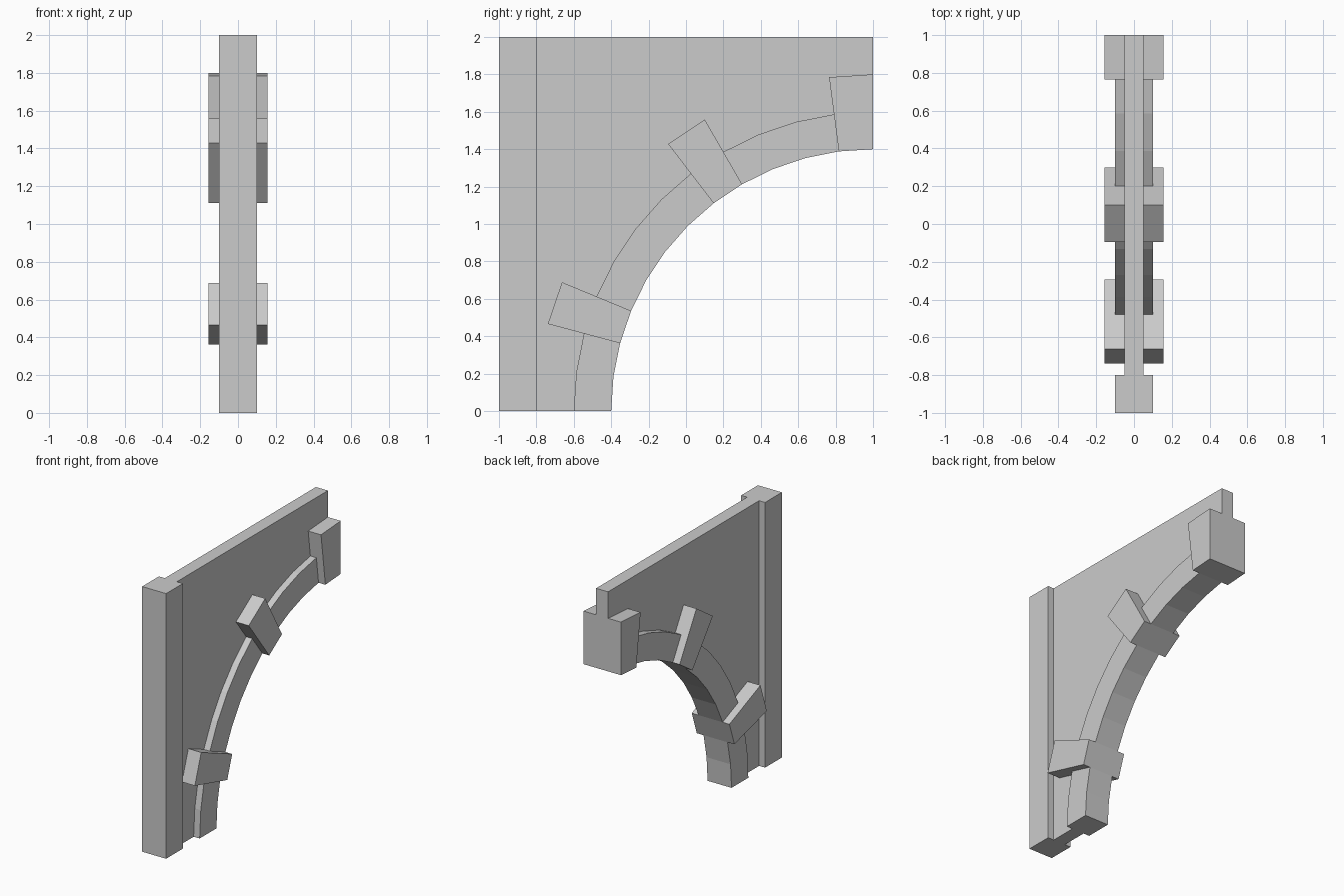
import bpy, bmesh
from math import sin, cos, radians

if "Cube" in bpy.data.objects:
    bpy.data.objects.remove(bpy.data.objects["Cube"])

STEP = 7.5                      # arch facet angle in degrees (12 per quarter)
R_IN, R_RIB, R_BLOCK = 1.4, 1.6, 1.8
BLOCKS = (2, 7, 11)             # facets that carry a raised block


def polar(r, i):
    """Point (y, z) on the arch, which is centred on y=1, z=0."""
    a = radians(i * STEP)
    return (1 - r * cos(a), r * sin(a))


def extrude_profile(name, pts, half):
    """Extrude a (y, z) outline symmetrically along x."""
    bm = bmesh.new()
    face = bm.faces.new([bm.verts.new((-half, y, z)) for y, z in pts])
    ext = bmesh.ops.extrude_face_region(bm, geom=[face], use_keep_orig=True)
    verts = [v for v in ext["geom"] if isinstance(v, bmesh.types.BMVert)]
    bmesh.ops.translate(bm, verts=verts, vec=(2 * half, 0, 0))
    bmesh.ops.recalc_face_normals(bm, faces=bm.faces)
    me = bpy.data.meshes.new(name)
    bm.to_mesh(me)
    bm.free()
    ob = bpy.data.objects.new(name, me)
    bpy.context.collection.objects.link(ob)
    return ob


def ring_sector(name, i0, i1, r_out, half):
    inner = [polar(R_IN, i) for i in range(i0, i1 + 1)]
    outer = [polar(r_out, i) for i in range(i1, i0 - 1, -1)]
    extrude_profile(name, inner + outer, half)


# wall post
extrude_profile("wall_post", [(-1, 0), (-0.8, 0), (-0.8, 2), (-1, 2)], 0.1)

# thin spandrel panel, its lower edge stepping around the blocks
edge = []
for i in range(12):
    r = R_BLOCK if i in BLOCKS else R_RIB
    for p in (polar(r, i), polar(r, i + 1)):
        if not edge or abs(p[0] - edge[-1][0]) + abs(p[1] - edge[-1][1]) > 1e-5:
            edge.append(p)
extrude_profile("spandrel_panel", [(-0.8, 0)] + edge + [(1, 2), (-0.8, 2)], 0.05)

# arch rib between the blocks
start = 0
for n, b in enumerate(BLOCKS, 1):
    ring_sector(f"arch_rib_{n}", start, b, R_RIB, 0.1)
    start = b + 1

# raised arch blocks
for n, b in enumerate(BLOCKS, 1):
    ring_sector(f"arch_block_{n}", b, b + 1, R_BLOCK, 0.157)
